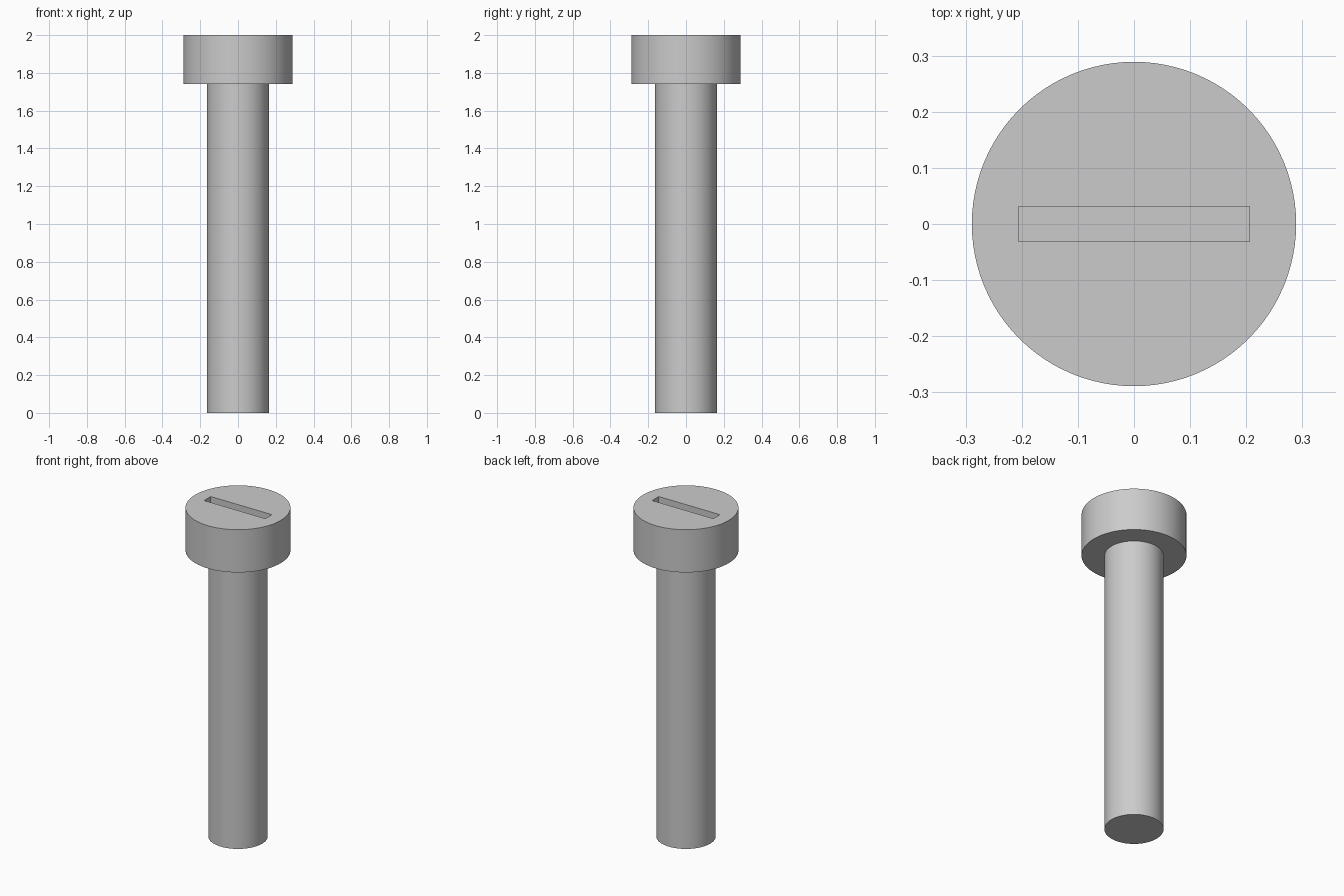
import bpy
import bmesh
import math

if "Cube" in bpy.data.objects:
    bpy.data.objects.remove(bpy.data.objects["Cube"], do_unlink=True)

SEGMENTS = 96
HEAD_RADIUS, SHANK_RADIUS = 0.289, 0.163
HEAD_BASE, TOP = 1.74, 2.0
SLOT_LENGTH, SLOT_WIDTH, SLOT_DEPTH = 0.412, 0.063, 0.11

steel = bpy.data.materials.new("grey steel")
steel.use_nodes = True
colour = (0.6, 0.6, 0.6, 1)
steel.diffuse_color = colour
steel.node_tree.nodes["Principled BSDF"].inputs["Base Color"].default_value = colour


def finish(name, bm):
    bmesh.ops.recalc_face_normals(bm, faces=bm.faces)
    mesh = bpy.data.meshes.new(name)
    bm.to_mesh(mesh)
    bm.free()
    mesh.materials.append(steel)
    obj = bpy.data.objects.new(name, mesh)
    bpy.context.collection.objects.link(obj)
    return obj


# Screw body: a stepped profile spun around z, closed at both ends
profile = [(0, 0), (SHANK_RADIUS, 0), (SHANK_RADIUS, HEAD_BASE),
           (HEAD_RADIUS, HEAD_BASE), (HEAD_RADIUS, TOP), (0, TOP)]
bm = bmesh.new()
verts = [bm.verts.new((r, 0, z)) for r, z in profile]
edges = [bm.edges.new(pair) for pair in zip(verts, verts[1:])]
bmesh.ops.spin(bm, geom=verts + edges, cent=(0, 0, 0), axis=(0, 0, 1),
               angle=math.tau, steps=SEGMENTS, use_duplicate=False)
bmesh.ops.remove_doubles(bm, verts=bm.verts, dist=0.0001)
screw = finish("screw", bm)

# Driver slot: a box cut into the top of the head
bm = bmesh.new()
bmesh.ops.create_cube(bm, size=1)
bmesh.ops.scale(bm, verts=bm.verts, vec=(SLOT_LENGTH, SLOT_WIDTH, SLOT_DEPTH * 2))
bmesh.ops.translate(bm, verts=bm.verts, vec=(0, 0, TOP))
cutter = finish("slot_cutter", bm)

cut = screw.modifiers.new("driver slot", "BOOLEAN")
cut.operation = "DIFFERENCE"
cut.solver = "EXACT"
cut.object = cutter
bpy.ops.object.select_all(action="DESELECT")
screw.select_set(True)
bpy.context.view_layer.objects.active = screw
bpy.ops.object.modifier_apply(modifier=cut.name)
bpy.data.objects.remove(cutter, do_unlink=True)

# Smooth round sides, crisp rims
bpy.ops.object.shade_smooth_by_angle(angle=math.radians(30))
